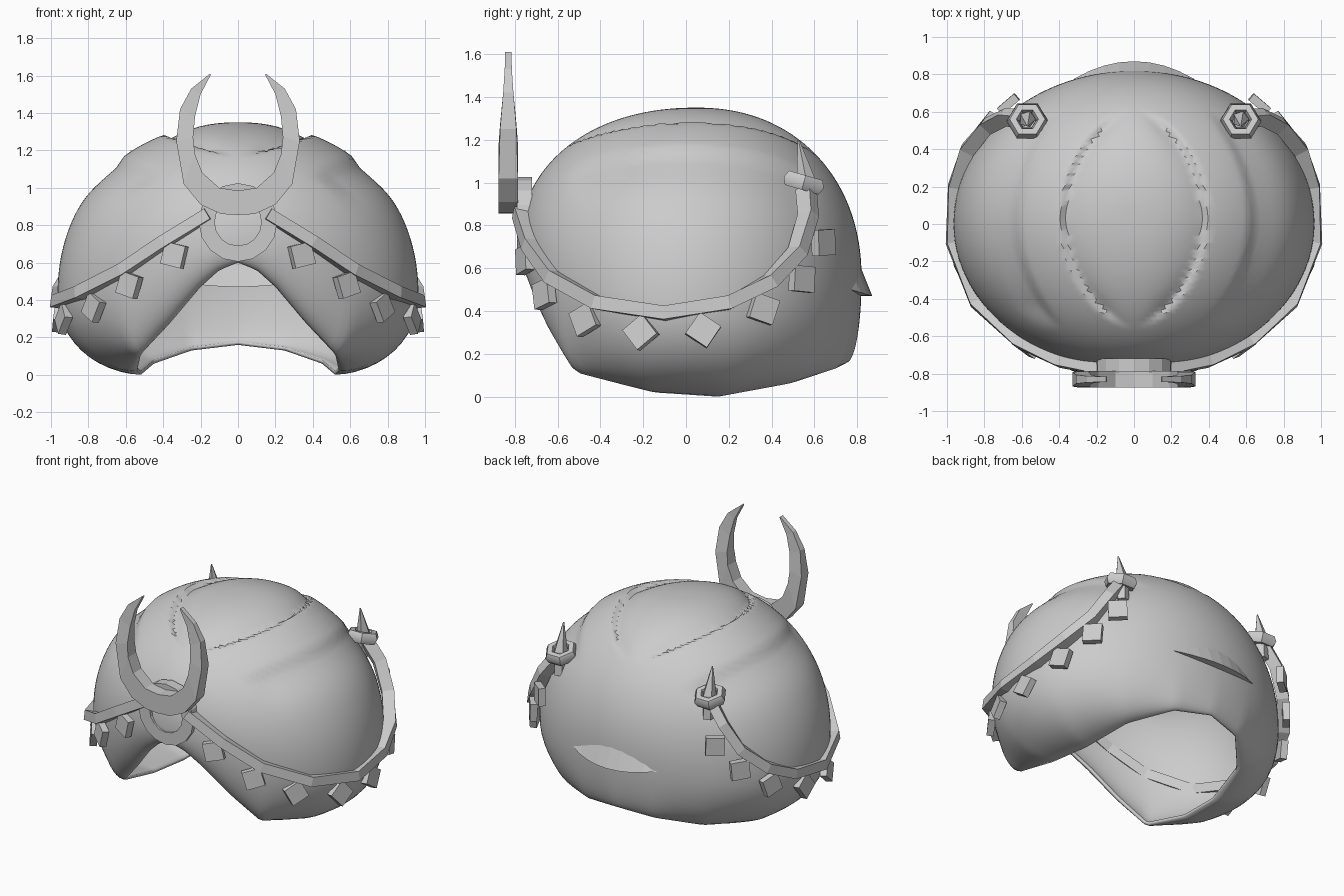
import bpy, bmesh, math
from mathutils import Vector, Matrix

cube = bpy.data.objects.get("Cube")
if cube:
    bpy.data.objects.remove(cube, do_unlink=True)

grey = bpy.data.materials.new("plain_grey")
grey.use_nodes = True
GREY = (0.6, 0.6, 0.6, 1)
grey.diffuse_color = GREY
grey.node_tree.nodes["Principled BSDF"].inputs["Base Color"].default_value = GREY


def make(name, verts, faces, smooth=None):
    """Mesh object from points and faces, normals outward."""
    me = bpy.data.meshes.new(name)
    bm = bmesh.new()
    vs = [bm.verts.new(v) for v in verts]
    for f in faces:
        bm.faces.new([vs[i] for i in f])
    bmesh.ops.recalc_face_normals(bm, faces=bm.faces)
    bm.to_mesh(me)
    bm.free()
    me.materials.append(grey)
    ob = bpy.data.objects.new(name, me)
    bpy.context.collection.objects.link(ob)
    if smooth:
        bpy.ops.object.select_all(action='DESELECT')
        ob.select_set(True)
        bpy.context.view_layer.objects.active = ob
        bpy.ops.object.shade_smooth_by_angle(angle=math.radians(smooth))
    return ob


def loft(rings, closed=False):
    """Points and faces joining rings of equal length."""
    n, m = len(rings[0]), len(rings)
    verts = [p for r in rings for p in r]
    faces = []
    for i in range(m if closed else m - 1):
        a, b = i * n, (i + 1) % m * n
        faces += [(a + j, a + (j + 1) % n, b + (j + 1) % n, b + j) for j in range(n)]
    if not closed:
        faces += [tuple(range(n)), tuple(range((m - 1) * n, m * n))]
    return verts, faces


def ramp(a, b, t):
    t = max(0, min(1, (t - a) / (b - a)))
    return t * t * (3 - 2 * t)


# Helmet shell: meridians from crown to a widest line, then curling in to the rim
RIM = [(0, -.73, .6), (.1, -.71, .56), (.2, -.67, .47), (.36, -.59, .28),
       (.52, -.5, .11), (.54, -.15, .02), (.52, .15, 0), (.45, .47, .06),
       (.25, .69, .13), (0, .75, .16)]
RIM_ANGLES = [math.atan2(x, -y) for x, y, z in RIM]


def rim_at(phi):
    for i in range(len(RIM) - 1):
        a, b = RIM_ANGLES[i], RIM_ANGLES[i + 1]
        if phi <= b + 1e-6:
            return Vector(RIM[i]).lerp(Vector(RIM[i + 1]), (phi - a) / (b - a))


def widest_at(phi):
    s, c = math.sin(phi), -math.cos(phi)
    depth = .78 if c < 0 else .82
    r = 1 / math.sqrt((s / .965) ** 2 + (c / depth) ** 2)
    z = .42 + (.28 if c < 0 else .13) * abs(c) ** 2
    return Vector((r * s, r * c, z))


def relief(x, y):
    """Raised centre panel and side panels on the crown."""
    k = max(0, 1 - ((y - .03) / .58) ** 2)
    w1, w2 = .36 * k ** .7, .4 + .23 * k
    ax = abs(x)
    d = 0
    if k > 0:
        d -= .035 * min(1, ax / max(w1, .01)) ** 3 * (1 - ramp(w1, w1 + .04, ax)) * min(1, k * 3)
        d -= .03 * ramp(w2 - .02, w2 + .02, ax) * (1 - ramp(w2 + .05, w2 + .25, ax)) * min(1, k * 3)
    return d


SEG, UP, LOW = 128, 48, 12
rings = []
for i in range(1, UP + LOW + 1):
    ring = []
    for j in range(SEG):
        phi = 2 * math.pi * j / SEG
        side = 1 if phi <= math.pi else -1
        phi = min(phi, 2 * math.pi - phi)
        e, r = widest_at(phi), rim_at(phi)
        if i <= UP:
            t = math.pi / 2 * i / UP
            f, h = math.sin(t) ** .93, max(0, math.cos(t)) ** .93
            p = Vector((e.x * f, e.y * f + .05 * (1 - f), e.z + (1.35 - e.z) * h))
            p.z += relief(p.x, p.y)
        else:
            t = math.pi / 2 * (i - UP) / LOW
            c, s = math.cos(t), math.sin(t)
            p = Vector((r.x + (e.x - r.x) * c, r.y + (e.y - r.y) * c, e.z + (r.z - e.z) * s))
        ring.append((p.x * side, p.y, p.z))
    rings.append(ring)
verts, faces = loft(rings)
faces.pop()
shell = make("helmet_shell", verts, faces, 40)
solid = shell.modifiers.new("thickness", 'SOLIDIFY')
solid.thickness, solid.offset = .02, -1

# Trim band and hanging diamond plates on both sides
BAND = [(.16, -.78, .86), (.40, -.735, .71), (.62, -.63, .56), (.85, -.42, .44),
        (.975, -.1, .39), (.965, .2, .44), (.9, .4, .54), (.79, .53, .68),
        (.69, .58, .85), (.6, .57, .97)]
PLATES = [(.34, -.75, .64), (.58, -.66, .48), (.77, -.47, .36), (.93, -.21, .3),
          (.96, .08, .31), (.9, .36, .41), (.79, .54, .55), (.67, .64, .72)]


def frames(points):
    """Position, tangent, outward and cross directions along a path."""
    pts = [Vector(p) for p in points]
    for i, p in enumerate(pts):
        t = (pts[min(i + 1, len(pts) - 1)] - pts[max(i - 1, 0)]).normalized()
        out = Vector((p.x / .9, p.y / .6, .15))
        out = (out - t * out.dot(t)).normalized()
        yield p, t, out, t.cross(out)


def flip(v, side):
    return (v.x * side, v.y, v.z)


for side, label in ((1, "left"), (-1, "right")):
    rings = [[flip(p + o * a + c * b, side) for a, b in
              ((-.05, -.032), (.028, -.032), (.028, .032), (-.05, .032))]
             for p, t, o, c in frames(BAND)]
    make(label + "_trim_band", *loft(rings))
    for n, (p, t, o, c) in enumerate(frames(PLATES)):
        h = .085
        rings = [[flip(p + o * d + q, side) for q in (t * h, c * h, -t * h, -c * h)]
                 for d in (-.02, .025)]
        make(f"{label}_diamond_plate_{n + 1}", *loft(rings))

    # Six-sided ring holding a spike
    tilt = Matrix.Translation((.57 * side, .55, 1.0)) @ Matrix.Rotation(-.28, 4, 'X')
    rings = []
    for i in range(6):
        a = math.tau * i / 6
        rings.append([tilt @ Vector(((.077 + .035 * math.cos(b)) * math.cos(a),
                                     (.077 + .035 * math.cos(b)) * math.sin(a),
                                     .04 * math.sin(b)))
                      for b in (math.tau * k / 6 for k in range(6))])
    make(label + "_spike_ring", *loft(rings, True), 50)
    rings = [[(.57 * side + r * math.cos(math.tau * k / 5), y + r * math.sin(math.tau * k / 5), z)
              for k in range(5)] for r, y, z in ((.04, .57, .86), (.045, .56, 1.02), (.004, .525, 1.2))]
    make(label + "_spike", *loft(rings))

# Front crescent, thinner toward the tips
OUTER = [(0, .855), (.09, .86), (.2, .91), (.29, 1.02), (.33, 1.25), (.31, 1.42), (.25, 1.53), (.15, 1.61)]
INNER = [(0, .985), (.1, 1.0), (.19, 1.08), (.23, 1.18), (.24, 1.27), (.23, 1.38), (.2, 1.5), (.145, 1.605)]
pairs = list(zip(OUTER, INNER))
pairs = [((-a[0], a[1]), (-b[0], b[1])) for a, b in pairs[:0:-1]] + pairs
rings = []
for (ox, oz), (ix, iz) in pairs:
    h = .045 - .03 * ramp(1.1, 1.6, oz)
    rings.append([(ox, -.83 - h, oz), (ox, -.83 + h, oz), (ix, -.83 + h, iz), (ix, -.83 - h, iz)])
make("front_crescent", *loft(rings))

# Round ring behind the crescent
rings = []
for i in range(16):
    a = math.tau * i / 16
    rings.append([(r * math.sin(a), y, .815 + r * math.cos(a))
                  for r, y in ((.21, -.79), (.21, -.72), (.125, -.72), (.125, -.79))])
make("front_ring", *loft(rings, True))

# Small curved ledge on the back
rings = []
for i in range(9):
    x = -.32 + .08 * i
    k = 1 - (x / .33) ** 2
    y = .82 * math.sqrt(1 - (x / .965) ** 2)
    rings.append([(x, y - .01, .5 + .12 * k), (x, y + .05 * k, .5 - .03 * k), (x, y - .06, .5 - .03 * k)])
make("back_ledge", *loft(rings))
